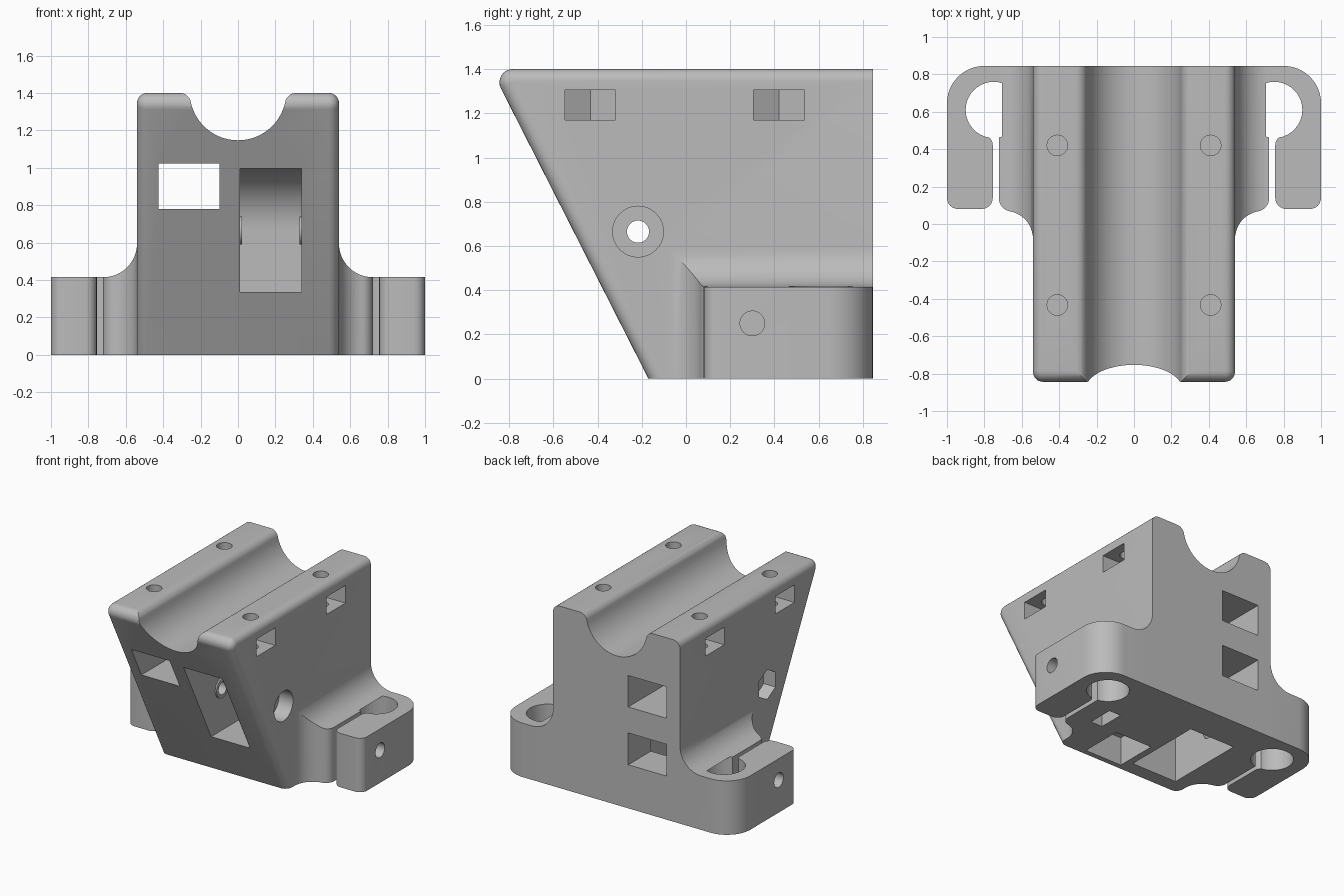
import bpy, bmesh
from math import sin, cos, radians, sqrt, atan2, degrees
from mathutils import Vector

if "Cube" in bpy.data.objects:
    bpy.data.objects.remove(bpy.data.objects["Cube"], do_unlink=True)

grey = bpy.data.materials.new("plain_grey")
grey.use_nodes = True
grey.diffuse_color = (0.5, 0.5, 0.5, 1)
grey.node_tree.nodes["Principled BSDF"].inputs["Base Color"].default_value = (0.5, 0.5, 0.5, 1)


def arc(cx, cy, r, a0, a1, n=10):
    """Points along an arc, angles in degrees."""
    steps = [radians(a0 + (a1 - a0) * i / n) for i in range(n + 1)]
    return [(cx + r * cos(a), cy + r * sin(a)) for a in steps]


def circle(cx, cy, r, n=32, turn=0):
    return arc(cx, cy, r, turn, turn + 360, n)[:-1]


def rect(a0, a1, b0, b1):
    return [(a0, b0), (a1, b0), (a1, b1), (a0, b1)]


def prism(name, pts, axis, lo, hi):
    """Extrude a 2D outline along one axis."""
    place = {"x": lambda a, b: (lo, a, b), "y": lambda a, b: (a, lo, b),
             "z": lambda a, b: (a, b, lo)}[axis]
    bm = bmesh.new()
    face = bm.faces.new([bm.verts.new(place(a, b)) for a, b in pts])
    ext = bmesh.ops.extrude_face_region(bm, geom=[face])
    move = Vector([(hi - lo) * (axis == k) for k in "xyz"])
    bmesh.ops.translate(bm, vec=move, verts=[g for g in ext["geom"] if isinstance(g, bmesh.types.BMVert)])
    bmesh.ops.recalc_face_normals(bm, faces=bm.faces[:])
    mesh = bpy.data.meshes.new(name)
    bm.to_mesh(mesh)
    bm.free()
    mesh.materials.append(grey)
    obj = bpy.data.objects.new(name, mesh)
    bpy.context.collection.objects.link(obj)
    return obj


def combine(target, tool, operation="DIFFERENCE"):
    """Apply a boolean and discard the tool."""
    mod = target.modifiers.new("combine", "BOOLEAN")
    mod.operation, mod.solver, mod.object = operation, "EXACT", tool
    bpy.context.view_layer.objects.active = target
    bpy.ops.object.modifier_apply(modifier=mod.name)
    bpy.data.objects.remove(tool, do_unlink=True)


HALF, BACK, TOP, WING_TOP = 0.54, 0.845, 1.4, 0.415

# Main block: sloped front, rounded nose, rounded long edges
side = [(-0.17, 0), (BACK, 0), (BACK, TOP)] + arc(-0.784, 1.34, 0.06, 90, 207, 8)
block = prism("bracket_body", side, "x", -HALF, HALF)
bm = bmesh.new()
bm.from_mesh(block.data)
round_edges = []
for e in bm.edges:
    p, q = e.verts[0].co, e.verts[1].co
    along_side = abs(p.x - q.x) < 1e-4
    on_floor = max(p.z, q.z) < 0.001
    on_back = min(p.y, q.y) > BACK - 0.001
    if along_side and not on_floor and not on_back:
        round_edges.append(e)
bmesh.ops.bevel(bm, geom=round_edges, offset=0.054, offset_type="OFFSET", segments=6,
                profile=0.5, affect="EDGES", clamp_overlap=False)
bm.to_mesh(block.data)
bm.free()

# Clamp wings: plan outline trimmed by a front outline with a concave fillet
plan = (arc(0.69, -0.08, 0.15, 180, 100) + arc(0.652, 0.137, 0.07, -80, 0)
        + [(0.722, 0.55), (0.8, 0.55)] + arc(0.815, 0.42, 0.06, 120, 180, 5)
        + arc(0.815, 0.14, 0.06, 180, 270, 6) + arc(0.94, 0.14, 0.06, 270, 360, 6)
        + arc(0.8, 0.645, 0.2, 0, 90, 12) + [(0.4, BACK), (0.4, -0.08)])
front = ([(0.3, -0.1), (1.1, -0.1), (1.1, WING_TOP)]
         + arc(0.72, 0.595, 0.18, 270, 180, 12) + [(0.3, 0.595)])
for s in (1, -1):
    wing = prism("wing", [(s * a, b) for a, b in plan], "z", 0, 0.7)
    trim = prism("trim", [(s * a, b) for a, b in front], "y", -0.4, 1)
    combine(wing, trim, "INTERSECT")
    combine(block, wing, "UNION")

# Round cradle along the top with softened lips
reach = sqrt(0.318 ** 2 - 0.065 ** 2)
dip = degrees(atan2(0.065, reach))
lip = arc(reach, 1.34, 0.06, 90, 180 - dip, 8)
cradle = ([(reach, 1.6)] + lip + arc(0, 1.405, 0.258, -dip, dip - 180, 32)[1:-1]
          + [(-a, b) for a, b in reversed(lip)] + [(-reach, 1.6)])
combine(block, prism("cradle", cradle, "y", -1, 1))

# Roller pocket in the sloped face, with a thin boss on each wall
AXLE_Y, AXLE_Z = -0.217, 0.665
pocket = arc(AXLE_Y, AXLE_Z, 0.33, 0, 90, 20) + [(-0.9, 0.995), (-0.9, 0.335), (AXLE_Y + 0.33, 0.335)]
combine(block, prism("roller_pocket", pocket, "x", 0.01, 0.34))
for x0, x1 in ((-0.02, 0.022), (0.328, 0.37)):
    combine(block, prism("boss", circle(AXLE_Y, AXLE_Z, 0.075), "x", x0, x1), "UNION")

# Axle bore, round recess on one side and hexagonal recess on the other
combine(block, prism("axle_bore", circle(AXLE_Y, AXLE_Z, 0.05), "x", -1, 1))
combine(block, prism("head_recess", circle(AXLE_Y, AXLE_Z, 0.115), "x", 0.42, 0.7))
combine(block, prism("nut_recess", circle(AXLE_Y, AXLE_Z, 0.115, 6, 30), "x", -0.7, -0.44))

# Upper through tunnel, lower rear tunnel and openings underneath
combine(block, prism("upper_tunnel", rect(-0.425, -0.1, 0.78, 1.022), "y", -1, 1))
combine(block, prism("lower_tunnel", rect(-0.425, -0.1, 0.335, 0.58), "y", 0.25, 1))
combine(block, prism("floor_pocket", rect(-0.43, -0.04, -0.06, 0.57), "z", -0.1, 0.42))
combine(block, prism("small_floor_pocket", rect(0.012, 0.33, -0.13, 0.2), "z", -0.1, 0.22))
combine(block, prism("clamp_nut_slot", rect(0.46, 0.56, 0.2, 0.4), "z", -0.1, 0.35))

for s in (1, -1):
    # Clamp rod hole and clamp screw hole
    combine(block, prism("rod_hole", circle(s * 0.75, 0.61, 0.15, 40), "z", -0.1, WING_TOP + 0.001))
    lo, hi = sorted((s * 0.41, s * 1.1))
    combine(block, prism("clamp_screw", circle(0.3, 0.25, 0.056, 24), "x", lo, hi))
    for y in (-0.433, 0.42):
        # Nut trap entering from the side, pointed at its inner end
        r = 0.115
        tip = r / cos(radians(30))
        trap = [(s * 0.7, y - r), (s * 0.7, y + r), (s * (0.41 - tip / 2), y + r),
                (s * (0.41 - tip), y), (s * (0.41 - tip / 2), y - r)]
        combine(block, prism("nut_trap", trap, "z", 1.17, 1.305))
        combine(block, prism("top_screw", circle(s * 0.41, y, 0.055, 24), "z", 1.08, 1.6))

# Smooth curves, keep edges sharp
bpy.ops.object.select_all(action="DESELECT")
block.select_set(True)
bpy.context.view_layer.objects.active = block
bpy.ops.object.shade_smooth_by_angle(angle=radians(25))
